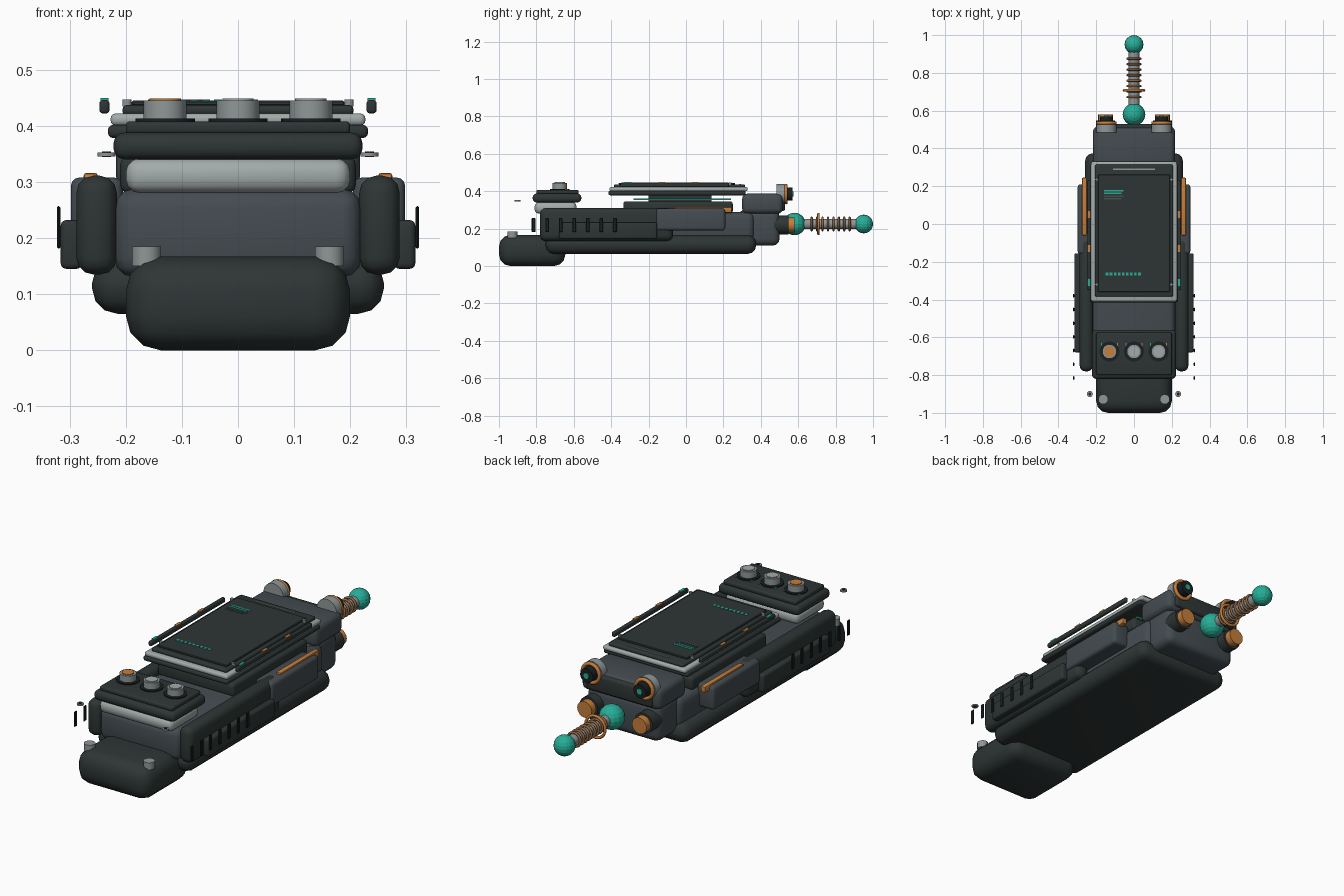
import bpy, bmesh, math
from mathutils import Matrix, Vector

if "Cube" in bpy.data.objects:
    bpy.data.objects.remove(bpy.data.objects["Cube"])


def mat(name, rgb):
    m = bpy.data.materials.new(name)
    m.diffuse_color = (*rgb, 1)
    m.use_nodes = True
    m.node_tree.nodes["Principled BSDF"].inputs["Base Color"].default_value = m.diffuse_color
    return m


DARK = mat("charcoal", (0.027, 0.036, 0.035))
SLATE = mat("slate", (0.058, 0.072, 0.082))
BLACK = mat("black", (0.010, 0.014, 0.014))
GRAY = mat("steel", (0.28, 0.31, 0.31))
PALE = mat("pale_steel", (0.36, 0.41, 0.40))
TEAL = mat("teal", (0.02, 0.42, 0.31))
ORANGE = mat("orange", (0.56, 0.21, 0.045))
COPPER = mat("copper", (0.28, 0.13, 0.05))


def finish(bm, name, m, smooth=35):
    me = bpy.data.meshes.new(name)
    bm.to_mesh(me)
    bm.free()
    me.materials.append(m)
    ob = bpy.data.objects.new(name, me)
    bpy.context.collection.objects.link(ob)
    if smooth:
        bpy.ops.object.select_all(action='DESELECT')
        ob.select_set(True)
        bpy.context.view_layer.objects.active = ob
        bpy.ops.object.shade_smooth_by_angle(angle=math.radians(smooth))
    return ob


def box(name, m, x, y, z, r=0.0, seg=3):
    """Rounded box from three (min, max) ranges."""
    bm = bmesh.new()
    bmesh.ops.create_cube(bm, size=1)
    size = [b - a for a, b in (x, y, z)]
    mid = [(a + b) / 2 for a, b in (x, y, z)]
    for v in bm.verts:
        v.co = Vector([v.co[i] * size[i] + mid[i] for i in range(3)])
    if r:
        bmesh.ops.bevel(bm, geom=bm.edges[:], offset=min(r, min(size) * 0.48),
                        segments=seg, profile=0.5, affect='EDGES', clamp_overlap=True)
    return finish(bm, name, m)


def cyl(name, m, center, r, a, b, axis='Z', sides=24):
    """Cylinder running from a to b along an axis; center holds the other two coordinates."""
    bm = bmesh.new()
    bmesh.ops.create_cone(bm, cap_ends=True, segments=sides, radius1=r, radius2=r, depth=b - a)
    mid = (a + b) / 2
    if axis == 'Y':
        bm.transform(Matrix.Rotation(math.pi / 2, 4, 'X'))
        at = (center[0], mid, center[1])
    else:
        at = (center[0], center[1], mid)
    bm.transform(Matrix.Translation(at))
    return finish(bm, name, m)


def ring(name, m, at, R, r):
    """Torus whose axis runs along y."""
    bpy.ops.mesh.primitive_torus_add(location=at, rotation=(math.pi / 2, 0, 0), major_radius=R,
                                     minor_radius=r, major_segments=24, minor_segments=8)
    ob = bpy.context.object
    ob.name = name
    ob.data.materials.append(m)
    bpy.ops.object.shade_smooth_by_angle(angle=math.radians(60))


def ball(name, m, at, r):
    bm = bmesh.new()
    bmesh.ops.create_uvsphere(bm, u_segments=16, v_segments=10, radius=r)
    bm.transform(Matrix.Translation(at))
    finish(bm, name, m, 0)


def side(s, a, b):
    return (a, b) if s > 0 else (-b, -a)


# Main shell
box("lower_shell", DARK, (-.26, .26), (-.75, .375), (.065, .165), .045)
box("main_body", SLATE, (-.22, .22), (-.78, .365), (.13, .288), .035)
box("front_grip", DARK, (-.2, .2), (-1, -.645), (0, .167), .062)
box("rear_neck", SLATE, (-.2, .2), (.28, .5), (.11, .3), .035)
box("rear_head", SLATE, (-.217, .217), (.3, .518), (.28, .387), .028)
box("rear_face_plate", DARK, (-.18, .18), (.48, .53), (.295, .38), .012)

# Sides: pods, panels, vents and small fittings
for s in (-1, 1):
    box("side_pod", DARK, side(s, .216, .288), (-.78, -.07), (.135, .311), .03)
    box("side_plate", DARK, side(s, .278, .316), (-.68, -.155), (.145, .232), .01)
    box("side_panel", SLATE, side(s, .205, .298), (-.16, .21), (.19, .308), .016)
    box("side_accent", ORANGE, side(s, .25, .275), (-.06, .245), (.286, .316), .005, 2)
    for i in range(7):
        y = -.815 + i * .0725
        box("vent_slot", BLACK, side(s, .316, .323), (y - .01, y + .01), (.181, .257), .003, 1)
    cyl("grip_screw", GRAY, (s * .163, -.928), .026, .15, .185, sides=16)
    cyl("side_washer", GRAY, (s * .234, -.9), .016, .345, .352, sides=16)
    cyl("washer_center", BLACK, (s * .234, -.9), .008, .344, .354, sides=12)

# Control panel
box("control_tray", PALE, (-.2, .2), (-.81, -.585), (.28, .342), .025)
box("control_panel", DARK, (-.222, .222), (-.82, -.56), (.34, .388), .02)
box("control_top", DARK, (-.2, .2), (-.8, -.575), (.385, .408), .008)
for i, x in enumerate((-.13, 0, .13)):
    cyl("knob_collar", BLACK, (x, -.675), .053, .405, .413)
    cyl("knob", GRAY, (x, -.675), .038, .41, .445)
    cyl("knob_cap", ORANGE if i == 0 else PALE, (x, -.675), .028, .443, .449)
    for k, m in ((-1, TEAL), (1, ORANGE)):
        tx = x + k * .043
        box("knob_tick", m, (tx - .003, tx + .003), (-.647, -.63), (.406, .411))

# Screen stack
box("screen_base", DARK, (-.21, .21), (-.335, .25), (.28, .346), .015)
box("glow_strip", TEAL, (-.18, .18), (-.28, .24), (.352, .36))
box("screen_mount", DARK, (-.15, .15), (-.2, .135), (.34, .39))
box("screen_back", DARK, (-.232, .232), (-.415, .318), (.378, .402), .01)
box("screen_frame", PALE, (-.227, .227), (-.41, .33), (.4, .422), .009)
box("screen_bezel", DARK, (-.206, .206), (-.385, .315), (.418, .437), .008)
box("screen_glass", DARK, (-.19, .19), (-.36, .262), (.435, .445), .003, 1)
box("screen_label", GRAY, (-.11, .11), (.285, .293), (.436, .44))

# Screen graphics
for i in range(4):
    box("readout_line", TEAL if i < 2 else SLATE, (-.16, -.055 - .01 * (i % 2)),
        (.172 - i * .014, .18 - i * .014), (.444, .447))
for i in range(9):
    x = -.15 + i * .0215
    box("readout_dash", TEAL, (x, x + .014), (-.273, -.258), (.444, .447))

# Rails beside the screen, with marker lights
for s in (-1, 1):
    box("screen_rail", DARK, side(s, .229, .247), (-.35, .23), (.422, .446), .006)
    for y, m in ((-.31, TEAL), (-.13, ORANGE), (.05, ORANGE)):
        box("rail_marker", m, side(s, .231, .245), (y - .018, y + .018), (.444, .45))
    for y in (-.32, .235):
        cyl("screen_screw", GRAY, (s * .198, y), .008, .434, .447, sides=12)

# Rear lenses and plugs
for s in (-1, 1):
    x = s * .146
    cyl("lens_housing", GRAY, (x, .385), .054, .485, .526, 'Y')
    ring("lens_ring", ORANGE, (x, .535, .385), .046, .009)
    cyl("lens_barrel", BLACK, (x, .385), .035, .52, .57, 'Y')
    cyl("lens_center", TEAL, (x, .385), .014, .565, .574, 'Y', 16)
    cyl("plug_socket", DARK, (s * .15, .22), .05, .47, .547, 'Y')
    cyl("plug_cap", ORANGE, (s * .15, .22), .04, .545, .58, 'Y', 16)

# Antenna
ball("antenna_base", TEAL, (0, .58, .225), .06)
cyl("antenna_rod", GRAY, (0, .225), .028, .57, .92, 'Y', 16)
ball("antenna_tip", TEAL, (0, .95, .225), .05)
for i in range(8):
    ring("antenna_coil", COPPER, (0, .672 + i * .029, .225), .034, .006)
ring("antenna_collar", ORANGE, (0, .708, .225), .053, .007)
